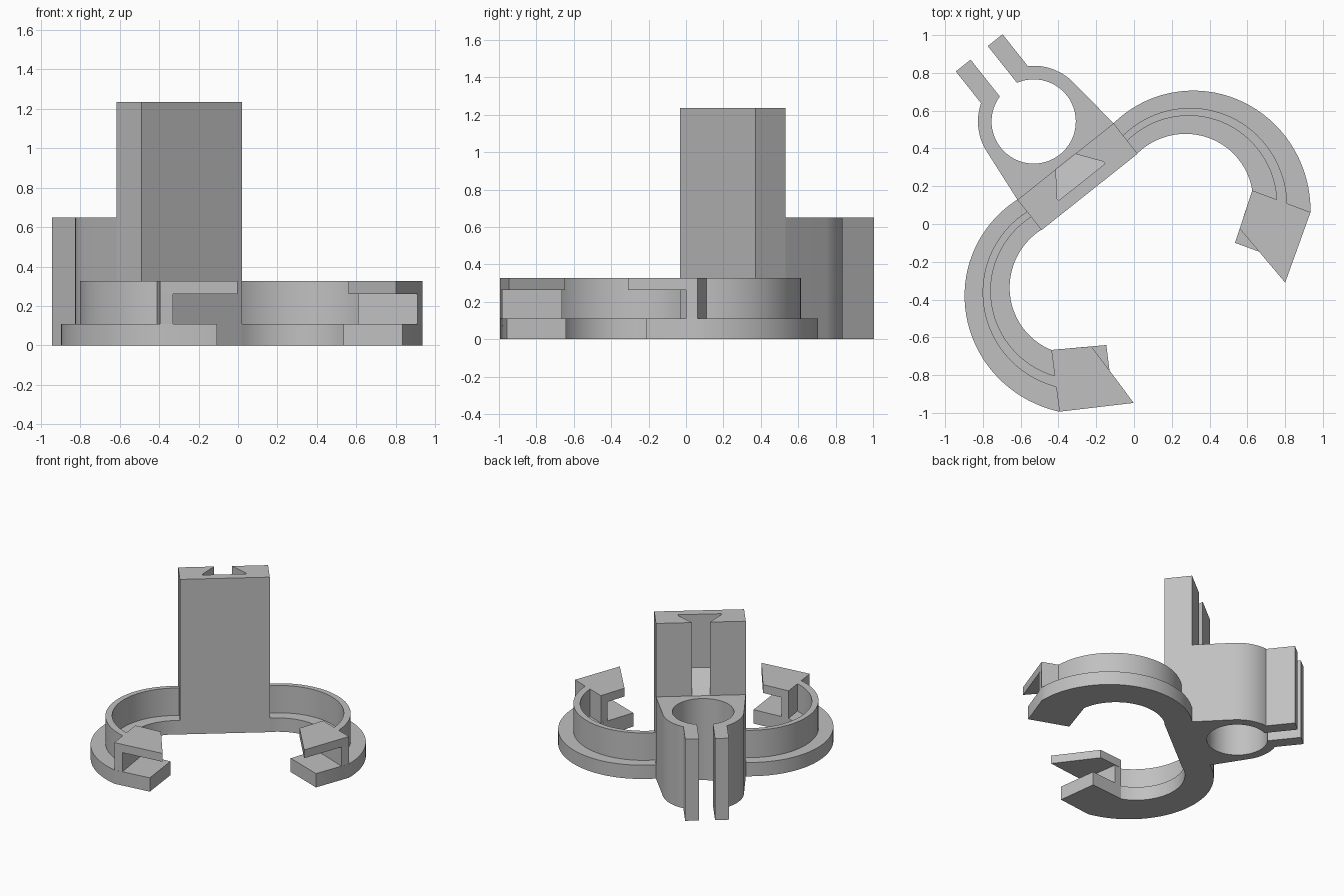
import bpy, bmesh, math
from math import sin, cos, acos, radians
from mathutils import Matrix, Vector

if "Cube" in bpy.data.objects:
    bpy.data.objects.remove(bpy.data.objects["Cube"], do_unlink=True)

grey = bpy.data.materials.new("plain_grey")
grey.use_nodes = True
grey.diffuse_color = (0.53, 0.53, 0.53, 1)
grey.node_tree.nodes["Principled BSDF"].inputs["Base Color"].default_value = grey.diffuse_color

# The part is symmetric about its own axis, which is turned in plan
PLACE = Matrix.Translation((-0.235, 0.17, 0)) @ Matrix.Rotation(radians(38.46), 4, 'Z')
PLATE, HOOK, RIM, CLIP, TOP = 0.11, 0.262, 0.328, 0.65, 1.235


def prism(name, outline, low, high):
    """Extrude a plan outline; low may be a function of the plan point."""
    bm = bmesh.new()
    base = low if callable(low) else (lambda p: low)
    bottom = [bm.verts.new((p[0], p[1], base(p))) for p in outline]
    top = [bm.verts.new((p[0], p[1], high)) for p in outline]
    bm.faces.new(bottom)
    bm.faces.new(top)
    n = len(outline)
    for i in range(n):
        j = (i + 1) % n
        bm.faces.new((bottom[i], bottom[j], top[j], top[i]))
    bmesh.ops.recalc_face_normals(bm, faces=bm.faces)
    bm.transform(PLACE)
    mesh = bpy.data.meshes.new(name)
    bm.to_mesh(mesh)
    bm.free()
    mesh.materials.append(grey)
    ob = bpy.data.objects.new(name, mesh)
    bpy.context.collection.objects.link(ob)
    return ob


def flip(points):
    return [(-x, y) for x, y in reversed(points)]


def arc(cx, cy, r, start, end, n):
    return [(cx + r * cos(start + (end - start) * i / n),
             cy + r * sin(start + (end - start) * i / n)) for i in range(n + 1)]


# Column with a dovetail slot that ends in a sloping floor
half, depth = 0.325, 0.205
column = prism("column", [(-half, 0), (half, 0), (half, depth), (-half, depth)], 0, TOP)
side = [(0.157, 0.066), (0.157, 0.08), (0.065, depth), (0.065, depth + 0.05)]
cutter = prism("slot_cutter", side + flip(side),
               lambda p: CLIP + 1.15 * (depth - p[1]), TOP + 0.1)
cutter.hide_render = True
cut = column.modifiers.new("slot", 'BOOLEAN')
cut.operation, cut.solver, cut.object = 'DIFFERENCE', 'EXACT', cutter
bpy.context.view_layer.update()
carved = bpy.data.meshes.new_from_object(
    column.evaluated_get(bpy.context.evaluated_depsgraph_get()))
column.modifiers.clear()
column.data = carved
bpy.data.objects.remove(cutter, do_unlink=True)

# Split pipe clip with two straight jaws
cy, hole, shell = 0.476, 0.223, 0.295
jaw_in, jaw_out, jaw_end = 0.058, 0.158, 0.94
right = [(half, depth)]
right += arc(0, cy, shell, radians(6), acos(jaw_out / shell), 12)
right += [(jaw_out, jaw_end), (jaw_in, jaw_end)]
right += arc(0, cy, hole, acos(jaw_in / hole), -math.pi / 2, 28)
prism("pipe_clip", right + flip(right)[1:], 0, CLIP)


# Curved arms: inner and outer edges share one parameter
def arm_point(t, f):
    def polar(a, r):
        return Vector((0.37 + r * cos(radians(a)), -0.365 + r * sin(radians(a))))
    inner = polar(97 - 125 * t, 0.37 - 0.02 * t)
    outer = polar(94.5 - 137.5 * t, 0.573 + 0.082 * t ** 1.3)
    return tuple(inner.lerp(outer, f))


def band(f, n=36):
    return [arm_point(i / n, f) for i in range(n + 1)]


a, b = arm_point(1, 0), arm_point(1, 1)
for label, place in (("left", list), ("right", flip)):
    # Base plate running on into the lower jaw of the hook
    lower = band(1) + [(0.601, -0.963), (0.435, -0.69)] + band(0)[::-1]
    prism(label + "_base_plate", place(lower), 0, PLATE)
    # Thin upright rim
    prism(label + "_rim", place(band(0.6) + band(0.42)[::-1]), PLATE, RIM)
    # Hook post and upper jaw
    prism(label + "_hook_post", place([a, b, (0.791, -0.845), (0.628, -0.564)]), PLATE, HOOK)
    prism(label + "_hook_top", place([a, b, (0.512, -1.02), (0.501, -0.647)]), HOOK, RIM)

# Smooth the curved walls, keep corners crisp
for ob in bpy.context.collection.objects:
    if ob.type == 'MESH' and ob.data.materials and ob.data.materials[0] == grey:
        ob.select_set(True)
        bpy.context.view_layer.objects.active = ob
bpy.ops.object.shade_smooth_by_angle(angle=radians(25))
